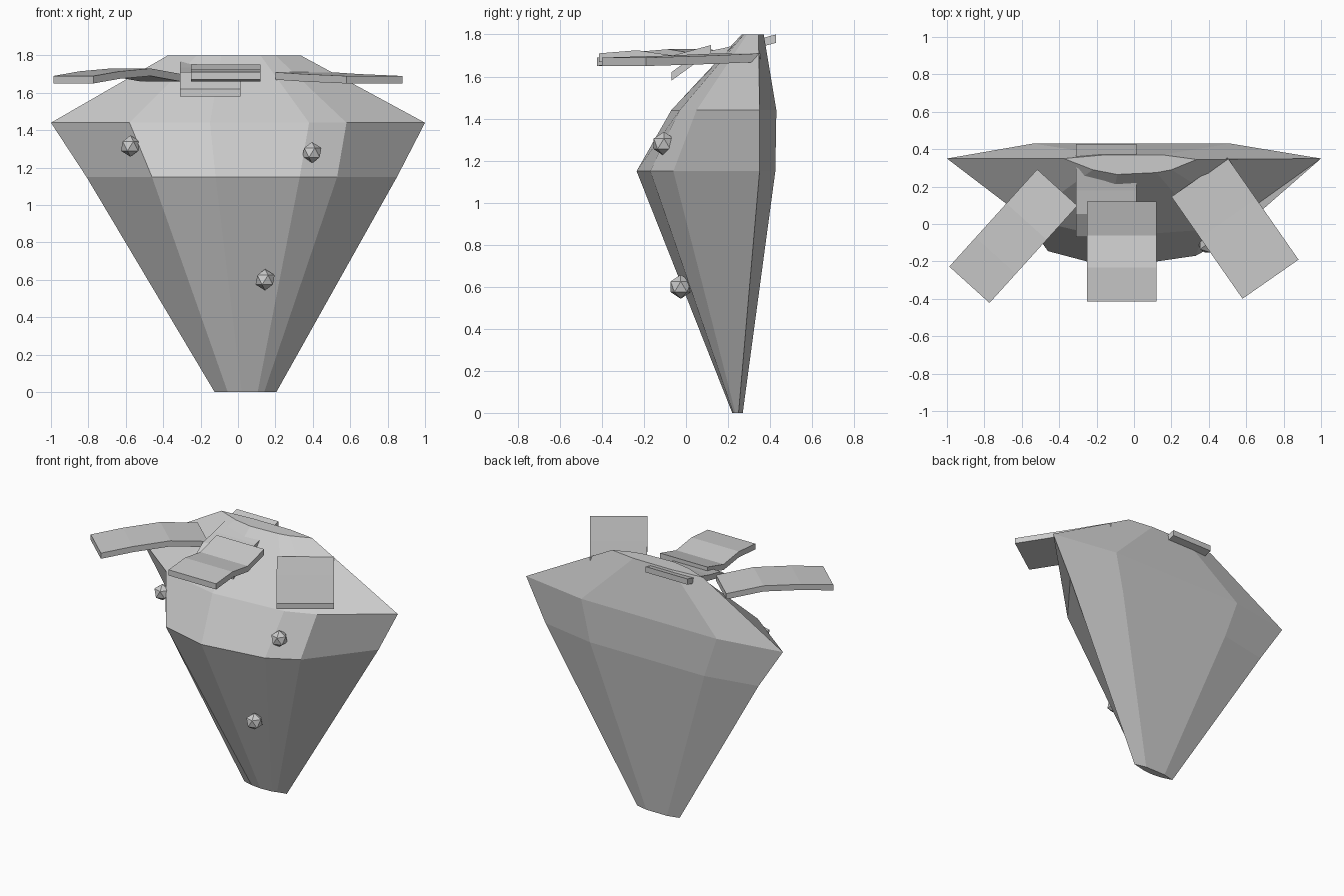
import bpy, bmesh
from mathutils import Vector

cube = bpy.data.objects.get("Cube")
if cube:
    bpy.data.objects.remove(cube, do_unlink=True)

grey = bpy.data.materials.new("plain grey")
grey.use_nodes = True
colour = (0.6, 0.6, 0.6, 1)
grey.diffuse_color = colour
grey.node_tree.nodes["Principled BSDF"].inputs["Base Color"].default_value = colour


def finish(bm, name):
    bmesh.ops.recalc_face_normals(bm, faces=bm.faces[:])
    mesh = bpy.data.meshes.new(name)
    bm.to_mesh(mesh)
    bm.free()
    mesh.materials.append(grey)
    obj = bpy.data.objects.new(name, mesh)
    bpy.context.collection.objects.link(obj)
    return obj


def loft(name, rings):
    """Skin a closed, capped body through rings of points."""
    bm = bmesh.new()
    loops = [[bm.verts.new(p) for p in ring] for ring in rings]
    for low, high in zip(loops, loops[1:]):
        n = len(low)
        for i in range(n):
            j = (i + 1) % n
            bm.faces.new((low[i], low[j], high[j], high[i]))
    bm.faces.new(loops[0][::-1])
    bm.faces.new(loops[-1])
    return finish(bm, name)


def leaf(name, inner, tip, width, profile, thick=0.04):
    """Bent slab from inner to tip; profile is (fraction along, top height)."""
    a, b = Vector(inner), Vector(tip)
    side = Vector((-(b - a).y, (b - a).x)).normalized() * width / 2
    rings = []
    for t, z in profile:
        mid = a.lerp(b, t)
        l, r = mid + side, mid - side
        rings.append([(l.x, l.y, z), (r.x, r.y, z),
                      (r.x, r.y, z - thick), (l.x, l.y, z - thick)])
    return loft(name, rings)


# Tapered faceted fruit body: each ring runs along the front, then the back
sections = {
    0.0: [(-.125, .25), (-.055, .23), (.02, .22), (.105, .225), (.14, .235),
          (.205, .25), (.12, .27), (-.04, .27)],
    1.15: [(-.81, .35), (-.46, -.145), (-.12, -.235), (.33, -.17), (.53, -.06),
           (.85, .35), (.45, .425), (-.44, .425)],
    1.44: [(-1, .35), (-.58, .03), (-.15, -.07), (.38, -.03), (.58, .05),
           (1, .35), (.515, .43), (-.54, .43)],
    1.8: [(-.375, .35), (-.22, .29), (-.09, .265), (.12, .275), (.2, .29),
          (.335, .345), (.15, .37), (-.15, .37)],
}
loft("fruit_body", [[(x, y, z) for x, y in ring] for z, ring in sections.items()])

# Crown of bent leaves
leaf("front_leaf", (-.065, .12), (-.065, -.415), .37,
     [(0, 1.75), (.34, 1.70), (.66, 1.725), (1, 1.71)])
leaf("right_leaf", (-.41, .195), (-.88, -.325), .29,
     [(0, 1.70), (.35, 1.73), (.7, 1.715), (1, 1.69)])
leaf("left_leaf", (.35, .25), (.73, -.295), .365,
     [(0, 1.71), (.4, 1.70), (1, 1.69)])
leaf("back_leaf", (-.148, .428), (-.148, -.07), .325,
     [(0, 1.80), (.5, 1.735), (.75, 1.71), (1, 1.62)])

# Seeds
for name, spot in {"right_seed": (-.575, -.02, 1.315),
                   "left_seed": (.395, -.105, 1.28),
                   "lower_seed": (.145, -.025, .6)}.items():
    bm = bmesh.new()
    bmesh.ops.create_icosphere(bm, subdivisions=1, radius=.057)
    finish(bm, name).location = spot
